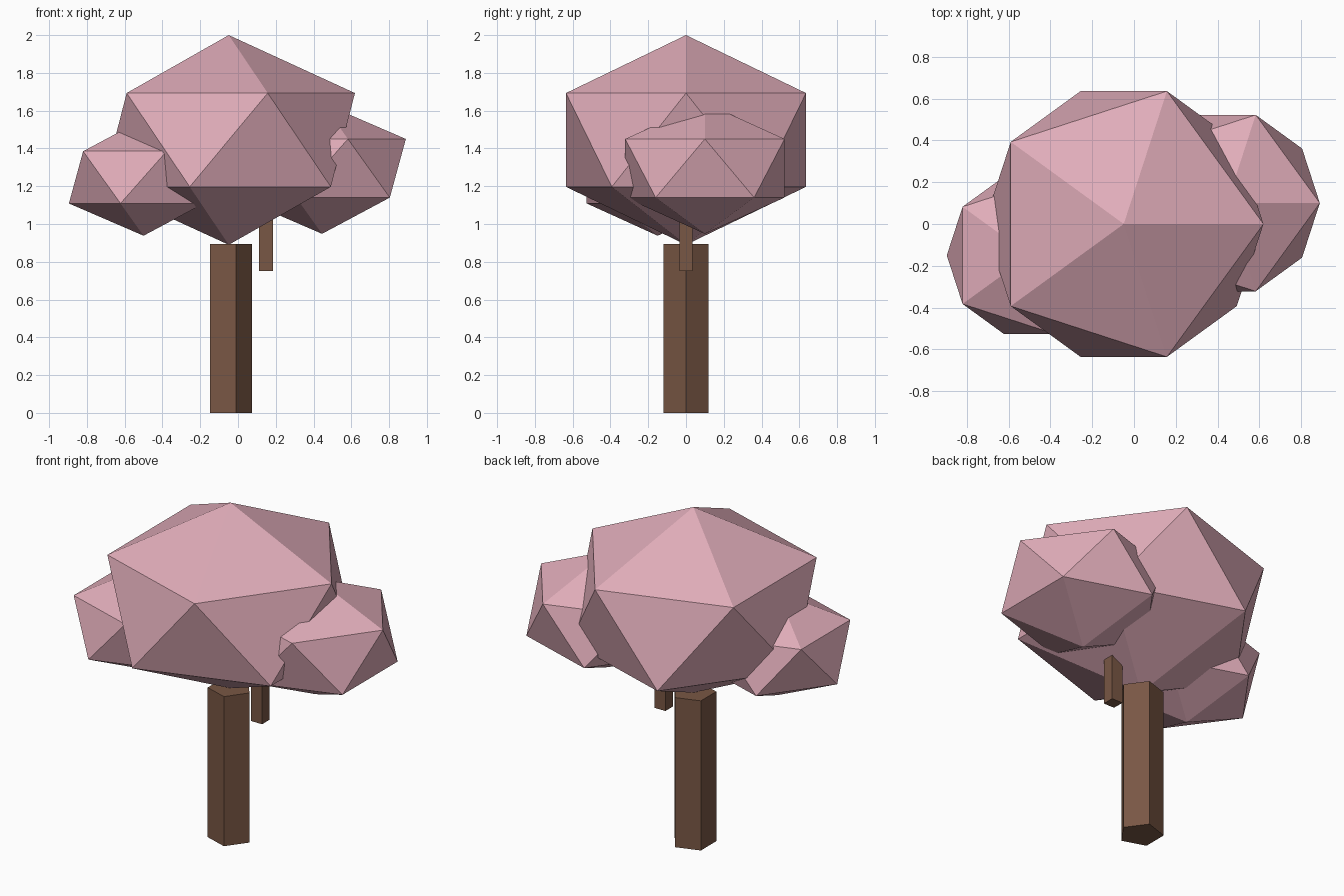
import bpy
import math

if "Cube" in bpy.data.objects:
    bpy.data.objects.remove(bpy.data.objects["Cube"])


def material(name, rgb):
    m = bpy.data.materials.new(name)
    m.diffuse_color = (*rgb, 1.0)
    m.use_nodes = True
    m.node_tree.nodes["Principled BSDF"].inputs["Base Color"].default_value = m.diffuse_color
    return m


pink = material("blossom pink", (0.745, 0.413, 0.485))
brown = material("bark brown", (0.19, 0.095, 0.058))


def finish(name, mat):
    ob = bpy.context.object
    ob.name = name
    ob.data.materials.append(mat)
    return ob


def foliage(name, centre, radius, half_height):
    """Flattened 20-sided leaf clump."""
    bpy.ops.mesh.primitive_ico_sphere_add(subdivisions=1, radius=1, location=centre)
    ob = finish(name, pink)
    ob.scale = (radius, radius, half_height)


# Leaf clumps
foliage("main_foliage", (-0.049, 0, 1.445), 0.747, 0.555)
foliage("right_foliage", (0.445, 0.10, 1.295), 0.496, 0.347)
foliage("left_foliage", (-0.50, -0.15, 1.247), 0.442, 0.309)

# Five-sided trunk with one corner towards +x
bpy.ops.mesh.primitive_cylinder_add(vertices=5, radius=0.124, depth=0.895,
                                    location=(-0.049, 0, 0.4475),
                                    rotation=(0, 0, -math.pi / 2))
trunk = finish("trunk", brown)
# primitive starts with a corner on +y; the -90 degree turn brings it to +x

# Square hanging branch that runs up into the leaves
bpy.ops.mesh.primitive_cube_add(size=1, location=(0.148, 0, 0.925))
branch = finish("branch", brown)
branch.scale = (0.072, 0.07, 0.35)
